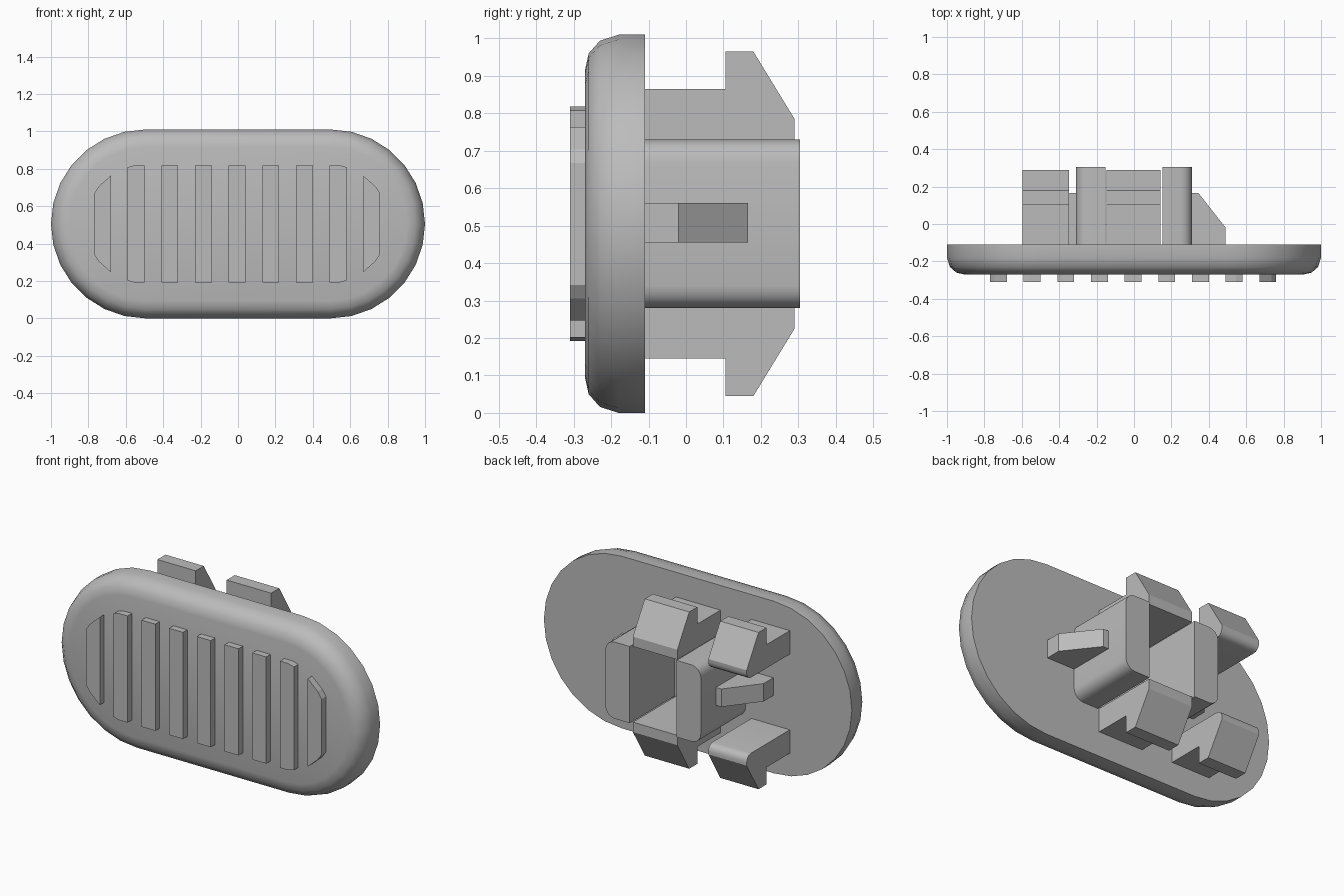
import bpy, bmesh, math

old = bpy.data.objects.get("Cube")
if old:
    bpy.data.objects.remove(old, do_unlink=True)

MID = 0.505      # height of the symmetry plane
BACK = -0.11     # back face of the plate

grey = bpy.data.materials.new("plain grey")
grey.use_nodes = True
colour = (0.5, 0.5, 0.5, 1)
grey.diffuse_color = colour
grey.node_tree.nodes["Principled BSDF"].inputs["Base Color"].default_value = colour


def loft(name, rings, smooth=None):
    """Closed solid through a series of matching rings of points."""
    bm = bmesh.new()
    loops = [[bm.verts.new(p) for p in ring] for ring in rings]
    n = len(loops[0])
    for a, b in zip(loops, loops[1:]):
        for i in range(n):
            j = (i + 1) % n
            bm.faces.new((a[i], a[j], b[j], b[i]))
    bm.faces.new(loops[0])
    bm.faces.new(loops[-1])
    bmesh.ops.recalc_face_normals(bm, faces=bm.faces[:])
    mesh = bpy.data.meshes.new(name)
    bm.to_mesh(mesh)
    bm.free()
    obj = bpy.data.objects.new(name, mesh)
    bpy.context.collection.objects.link(obj)
    mesh.materials.append(grey)
    if smooth:
        bpy.ops.object.select_all(action="DESELECT")
        obj.select_set(True)
        bpy.context.view_layer.objects.active = obj
        bpy.ops.object.shade_smooth_by_angle(angle=math.radians(smooth))
    return obj


def along_y(name, xz, y0, y1, smooth=None):
    return loft(name, [[(x, y, z) for x, z in xz] for y in (y0, y1)], smooth)


def along_x(name, yz, x0, x1, smooth=None):
    return loft(name, [[(x, y, z) for y, z in yz] for x in (x0, x1)], smooth)


def arc(cx, cy, r, start, end, steps):
    angles = [math.radians(start + (end - start) * i / steps) for i in range(steps + 1)]
    return [(cx + r * math.cos(a), cy + r * math.sin(a)) for a in angles]


# Oval plate with a rounded front rim
def oval(y, inset):
    r = MID - inset
    outline = arc(0.495, MID, r, -90, 90, 14) + arc(-0.495, MID, r, 90, 270, 14)
    return [(x, y, z) for x, z in outline]


rim = [(BACK, 0), (-0.18, 0), (-0.23, 0.016), (-0.26, 0.05), (-0.27, 0.095)]
loft("plate", [oval(y, inset) for y, inset in rim], smooth=40)

# Grip ribs, the outer ones trimmed to follow the oval
for i in range(-4, 5):
    side = 1 if i > 0 else -1
    centre = 0.18 * i - 0.005
    if abs(i) == 4:
        heights = [(-0.045, 0.258), (0.02, 0.2), (0.045, 0.163)]
    elif abs(i) == 3:
        heights = [(-0.045, 0.313), (0.01, 0.313), (0.045, 0.303)]
    else:
        heights = [(-0.045, 0.313), (0.045, 0.313)]
    top = [(centre + side * u, MID + h) for u, h in heights]
    bottom = [(x, 2 * MID - z) for x, z in reversed(top)]
    along_y(f"grip_rib_{i + 5}", top + bottom, -0.31, -0.265)

# Two posts with rounded outer corners, each with a tapered fin
for side, label in ((1, "left"), (-1, "right")):
    outline = [(0.152, 0.28), (0.152, 0.73)]
    outline += arc(0.25, 0.67, 0.06, 90, 0, 4) + arc(0.25, 0.34, 0.06, 0, -90, 4)
    along_y(label + "_post", [(side * x, z) for x, z in outline], BACK - 0.01, 0.305, 40)
    fin = [(0.3, BACK - 0.01), (0.49, BACK - 0.01), (0.49, -0.02), (0.345, 0.165), (0.3, 0.165)]
    loft(label + "_fin", [[(side * x, y, z) for x, y in fin] for z in (0.455, 0.56)])

# Snap hooks above and below, in the middle and beside the right post
hook = [(BACK - 0.01, 0.865), (0.105, 0.865), (0.105, 0.965), (0.18, 0.965), (0.29, 0.785)]
square_end = [(0.29, 0.727), (BACK - 0.01, 0.727)]
round_end = arc(0.25, 0.767, 0.04, 0, -90, 4) + [(BACK - 0.01, 0.727)]
for label, x0, x1, end in (("middle", -0.147, 0.142, square_end),
                           ("side", -0.597, -0.348, round_end)):
    upper = hook + end
    lower = [(y, 2 * MID - z) for y, z in upper]
    along_x(label + "_upper_hook", upper, x0, x1, 25)
    along_x(label + "_lower_hook", lower, x0, x1, 25)
